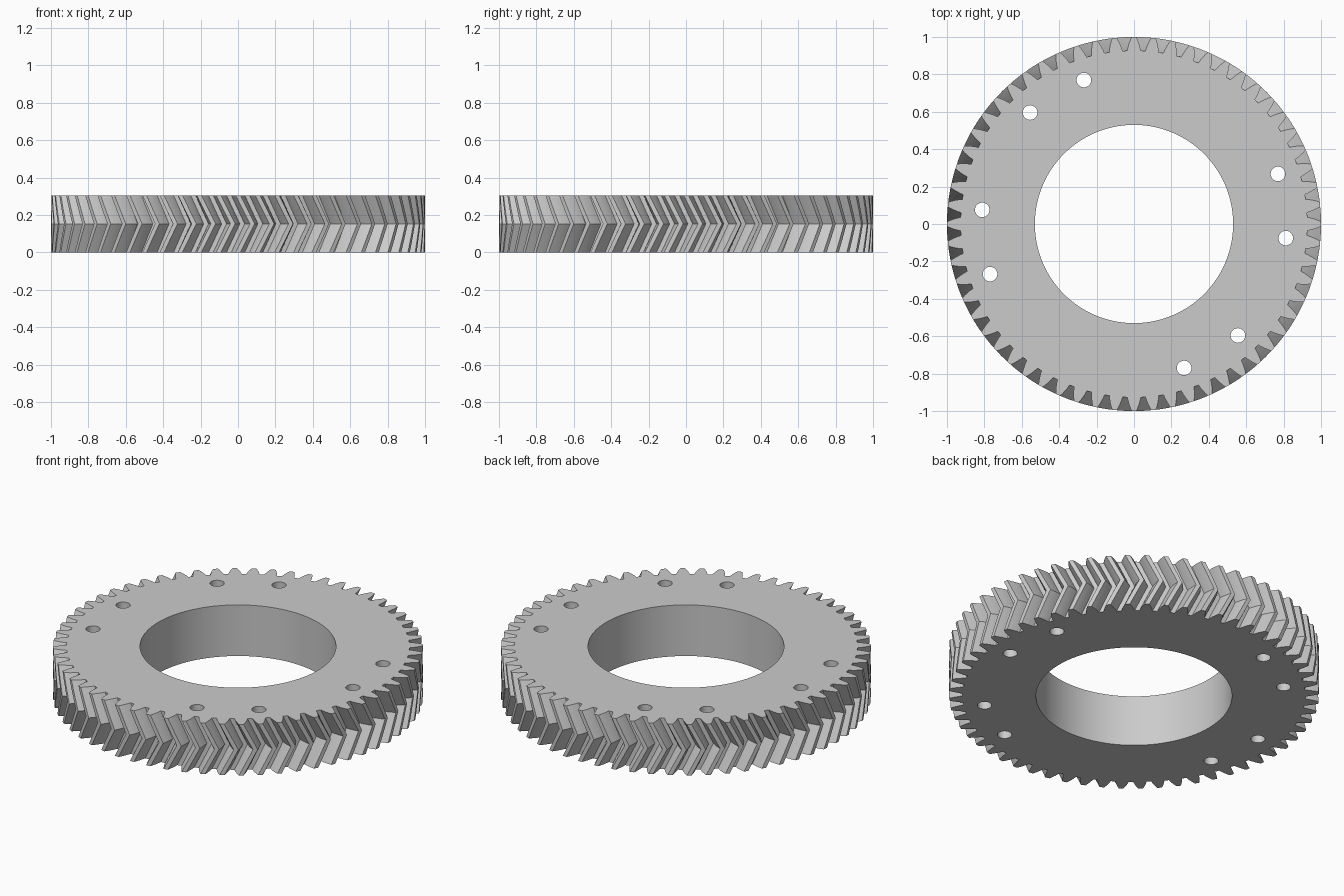
import bpy, bmesh
from math import pi, sin, cos, tan, acos, radians

cube = bpy.data.objects.get("Cube")
if cube:
    bpy.data.objects.remove(cube, do_unlink=True)

# Main dimensions
TEETH = 60
TIP = 1.0
MODULE = 2 * TIP / (TEETH + 2)
PITCH = MODULE * TEETH / 2
ROOT = PITCH - 1.25 * MODULE
BASE = PITCH * cos(radians(20))
HEIGHT = 0.305
TWIST = radians(4.4)      # rotation of the middle plane against both faces
SLICES = 4                # slices in each half of the tooth
BORE = 0.53
BOLT_CIRCLE, BOLT_RADIUS = 0.815, 0.039


def involute(r):
    a = acos(BASE / r)
    return tan(a) - a


def half_angle(r):
    """Half the angular thickness of a tooth at radius r."""
    return pi / (2 * TEETH) + involute(PITCH) - involute(r)


def gear_outline():
    """Polar points of the whole toothed outline, anticlockwise."""
    steps = 4
    radii = [ROOT + (TIP - ROOT) * i / steps for i in range(steps + 1)]
    tooth = [(r, -half_angle(r)) for r in radii]
    tooth += [(r, half_angle(r)) for r in reversed(radii)]
    return [(r, a + 2 * pi * t / TEETH) for t in range(TEETH) for r, a in tooth]


def circle(radius, count, centre=(0, 0)):
    return [(centre[0] + radius * cos(2 * pi * i / count),
             centre[1] + radius * sin(2 * pi * i / count)) for i in range(count)]


def add_wall(bm, rings):
    """Join closed rings of points into a wall; return its end edges."""
    loops = [[bm.verts.new(p) for p in ring] for ring in rings]
    n = len(loops[0])
    for low, high in zip(loops, loops[1:]):
        for i in range(n):
            j = (i + 1) % n
            bm.faces.new((low[i], low[j], high[j], high[i]))
    return [[bm.edges.get((lp[i], lp[(i + 1) % n])) for i in range(n)]
            for lp in (loops[0], loops[-1])]


bm = bmesh.new()
ends = []

# Herringbone teeth
outline = gear_outline()
rings = []
for s in range(2 * SLICES + 1):
    z = HEIGHT * s / (2 * SLICES)
    turn = TWIST * (1 - abs(s - SLICES) / SLICES)
    rings.append([(r * cos(a + turn), r * sin(a + turn), z) for r, a in outline])
ends.append(add_wall(bm, rings))

# Central bore and four pairs of bolt holes
holes = [circle(BORE, 128)]
for deg in (-5.3, 19.2, 109.2, 133):
    for a in (radians(deg), radians(deg) + pi):
        centre = (BOLT_CIRCLE * cos(a), BOLT_CIRCLE * sin(a))
        holes.append(circle(BOLT_RADIUS, 32, centre))
for hole in holes:
    ends.append(add_wall(bm, [[(x, y, z) for x, y in hole] for z in (0, HEIGHT)]))

# Flat faces around the holes
for side, up in ((0, -1), (1, 1)):
    edges = [e for end in ends for e in end[side]]
    bmesh.ops.triangle_fill(bm, edges=edges, use_beauty=True, normal=(0, 0, up))
bmesh.ops.recalc_face_normals(bm, faces=bm.faces[:])

mesh = bpy.data.meshes.new("ring_gear")
bm.to_mesh(mesh)
bm.free()
gear = bpy.data.objects.new("ring_gear", mesh)
bpy.context.collection.objects.link(gear)

# Plain grey metal
grey = bpy.data.materials.new("light_grey")
grey.use_nodes = True
colour = (0.6, 0.6, 0.6, 1)
grey.diffuse_color = colour
grey.node_tree.nodes["Principled BSDF"].inputs["Base Color"].default_value = colour
mesh.materials.append(grey)

# Smooth bore and flanks, sharp edges
bpy.ops.object.select_all(action="DESELECT")
gear.select_set(True)
bpy.context.view_layer.objects.active = gear
bpy.ops.object.shade_smooth_by_angle(angle=radians(20))
